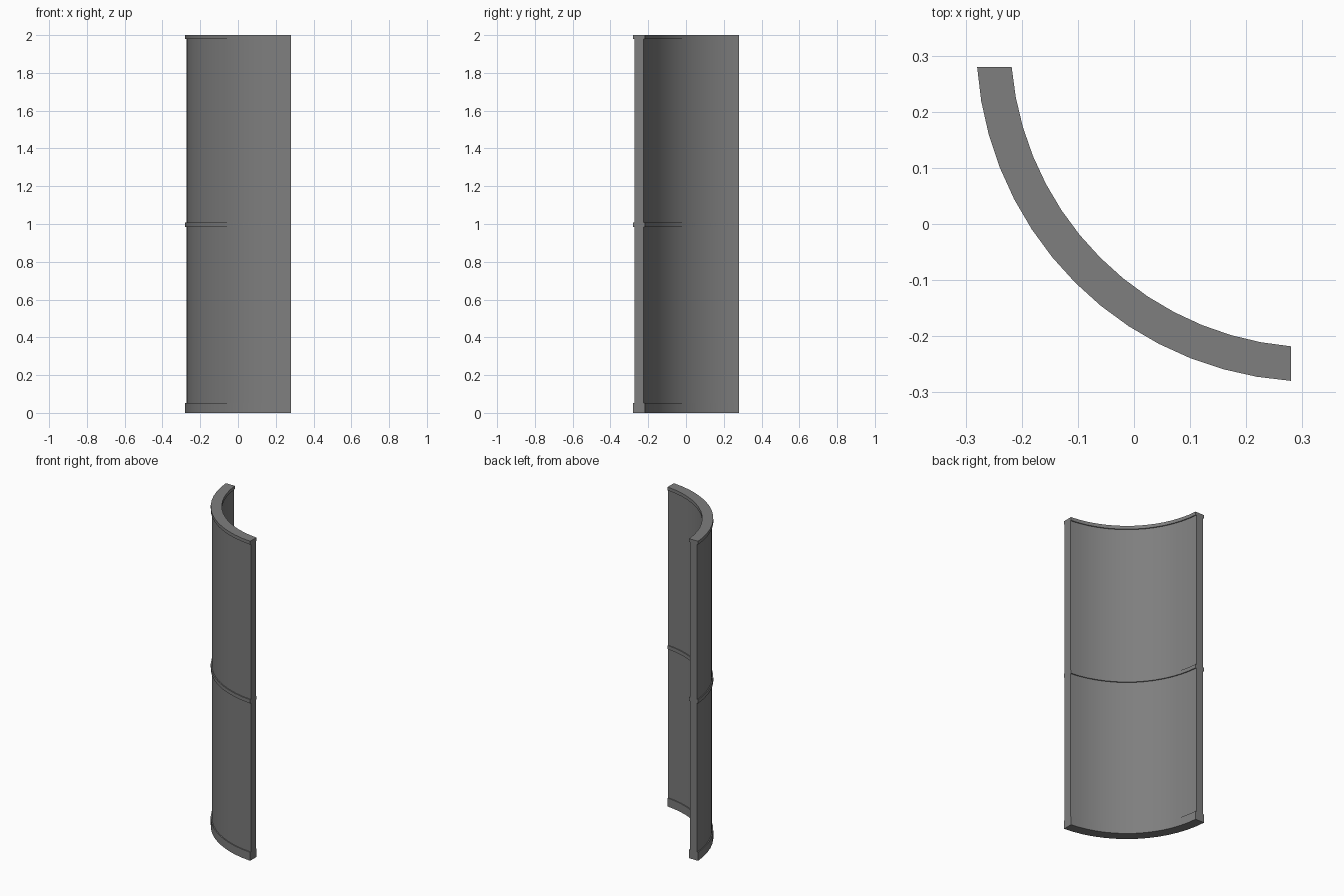
import bpy, bmesh, math

cube = bpy.data.objects.get("Cube")
if cube:
    bpy.data.objects.remove(cube, do_unlink=True)

EDGE = 0.28      # plane where both wall ends are cut
SEGMENTS = 14
INSET = 0.006    # how far the panels sit behind the bands

grey = bpy.data.materials.new("dark_grey")
grey.use_nodes = True
grey.diffuse_color = (0.21, 0.21, 0.21, 1)
grey.node_tree.nodes["Principled BSDF"].inputs["Base Color"].default_value = (0.21, 0.21, 0.21, 1)


def arc(centre, radius):
    """Points of an arc trimmed at the two end planes."""
    start = math.asin((centre - EDGE) / radius)
    sweep = math.pi / 2 - 2 * start
    angles = [start + sweep * i / SEGMENTS for i in range(SEGMENTS + 1)]
    return [(centre - radius * math.cos(a), centre - radius * math.sin(a)) for a in angles]


def curved_slab(name, bottom, top, inset):
    outer = arc(0.321, 0.602 - inset)
    inner = arc(0.326, 0.546 + inset)
    bm = bmesh.new()
    # Each rib is one rectangular cross-section of the wall
    ribs = []
    for o, i in zip(outer, inner):
        corners = [(*o, bottom), (*o, top), (*i, top), (*i, bottom)]
        ribs.append([bm.verts.new(c) for c in corners])
    for a, b in zip(ribs, ribs[1:]):
        for k in range(4):
            n = (k + 1) % 4
            bm.faces.new((a[k], b[k], b[n], a[n]))
    bm.faces.new(ribs[0])
    bm.faces.new(ribs[-1][::-1])
    bmesh.ops.recalc_face_normals(bm, faces=bm.faces)
    mesh = bpy.data.meshes.new(name)
    bm.to_mesh(mesh)
    bm.free()
    mesh.materials.append(grey)
    obj = bpy.data.objects.new(name, mesh)
    bpy.context.collection.objects.link(obj)
    bpy.ops.object.select_all(action='DESELECT')
    obj.select_set(True)
    bpy.context.view_layer.objects.active = obj
    bpy.ops.object.shade_smooth_by_angle(angle=math.radians(30))


# Raised bands and the recessed panels between them
curved_slab("base_band", 0.0, 0.053, 0)
curved_slab("lower_panel", 0.053, 0.985, INSET)
curved_slab("middle_band", 0.985, 1.008, 0)
curved_slab("upper_panel", 1.008, 1.979, INSET)
curved_slab("top_band", 1.979, 2.0, 0)
